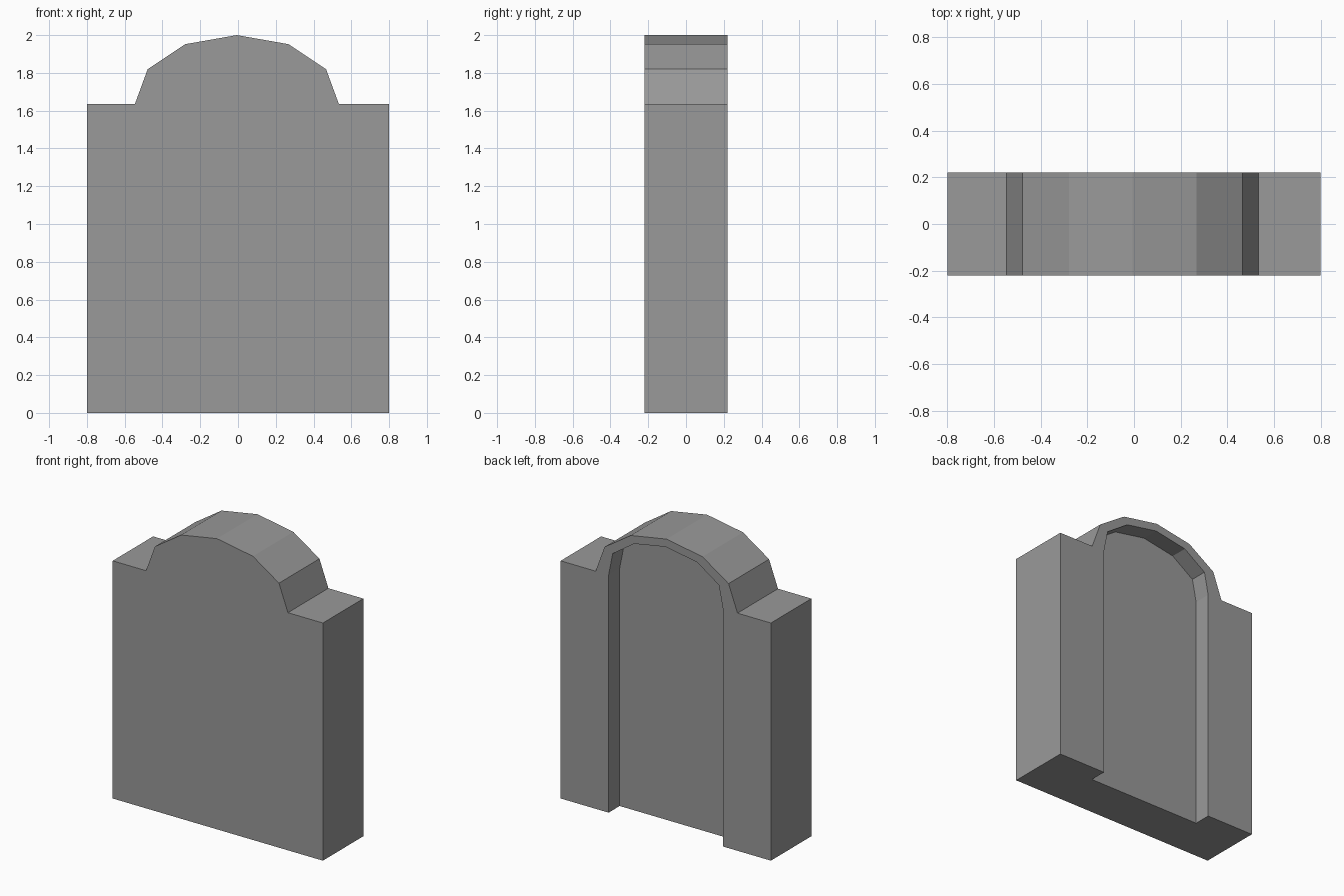
import bpy, bmesh

if "Cube" in bpy.data.objects:
    bpy.data.objects.remove(bpy.data.objects["Cube"])


def prism(name, outline, y0, y1):
    """Extrude an (x, z) outline from y0 to y1."""
    bm = bmesh.new()
    face = bm.faces.new([bm.verts.new((x, y0, z)) for x, z in outline])
    out = bmesh.ops.extrude_face_region(bm, geom=[face])
    verts = [v for v in out["geom"] if isinstance(v, bmesh.types.BMVert)]
    bmesh.ops.translate(bm, verts=verts, vec=(0, y1 - y0, 0))
    bmesh.ops.recalc_face_normals(bm, faces=bm.faces[:])
    mesh = bpy.data.meshes.new(name)
    bm.to_mesh(mesh)
    bm.free()
    mesh.materials.append(stone)
    obj = bpy.data.objects.new(name, mesh)
    bpy.context.collection.objects.link(obj)
    return obj


def arch(half, apex, centre=0.0):
    """Mirror the right half of an outline around its apex."""
    return ([(x + centre, z) for x, z in half] + [(centre, apex)]
            + [(centre - x, z) for x, z in reversed(half)])


# Dark grey stone
stone = bpy.data.materials.new("dark_stone")
stone.diffuse_color = (0.32, 0.32, 0.32, 1)
stone.use_nodes = True
stone.node_tree.nodes["Principled BSDF"].inputs["Base Color"].default_value = stone.diffuse_color

# Slab with square shoulders and a faceted arched top
crown = arch([(0.54, 1.635), (0.472, 1.82), (0.273, 1.952)], 2.0, -0.006)
slab = prism("arched_slab", [(-0.8, 0), (0.8, 0), (0.8, 1.635)] + crown
             + [(-0.8, 1.635)], -0.22, 0.22)

# Arched recess in the back, open at the bottom
niche = arch([(0.435, -0.1), (0.435, 1.635), (0.404, 1.79), (0.24, 1.902)], 1.945)
cutter = prism("niche_cutter", niche, 0.10, 0.4)
cutter.hide_render = True

cut = slab.modifiers.new("niche", "BOOLEAN")
cut.operation = "DIFFERENCE"
cut.solver = "EXACT"
cut.object = cutter
bpy.context.view_layer.objects.active = slab
bpy.ops.object.modifier_apply(modifier=cut.name)
bpy.data.objects.remove(cutter)
